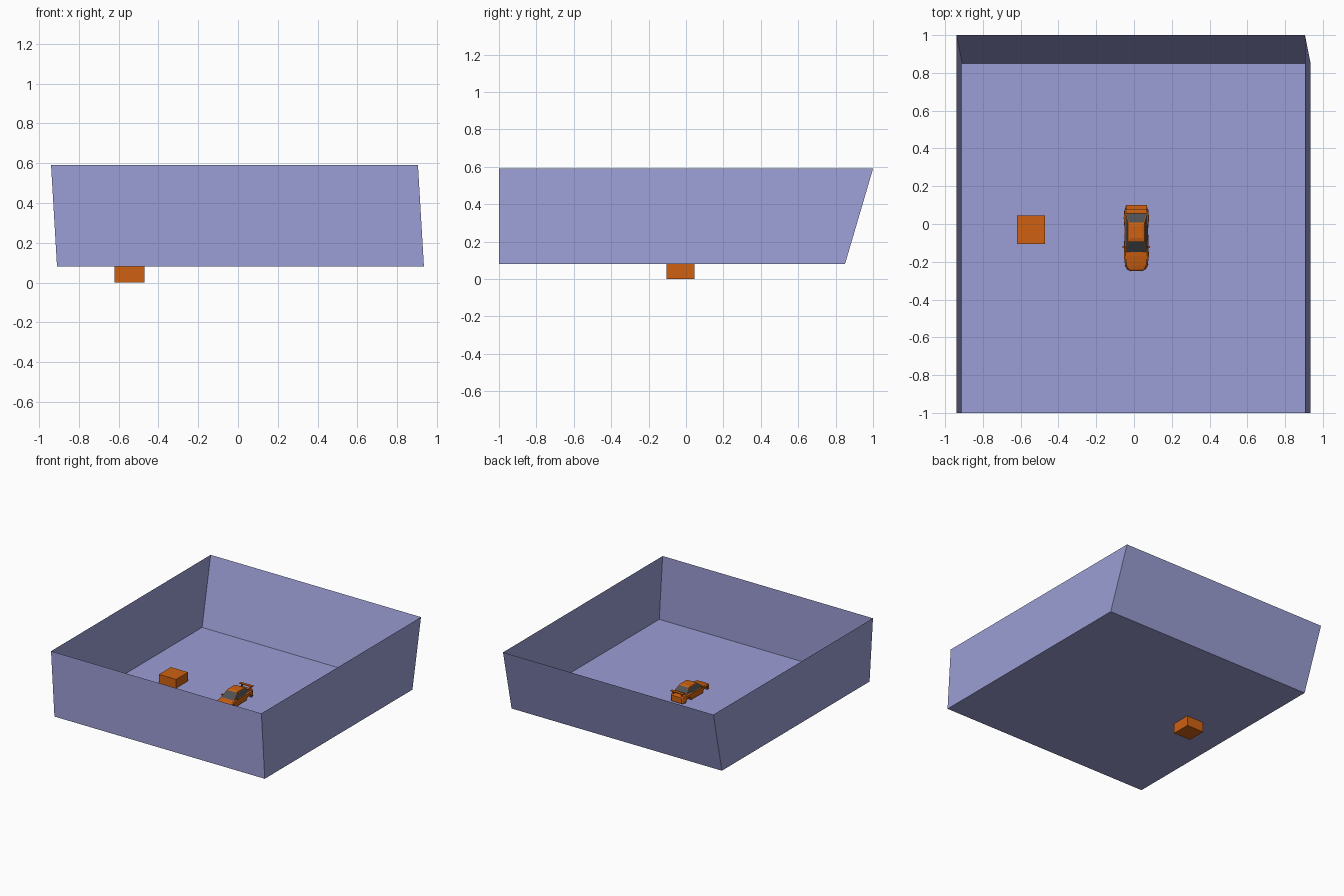
import bpy, bmesh, math
from mathutils import Vector

if "Cube" in bpy.data.objects:
    bpy.data.objects.remove(bpy.data.objects["Cube"])


def material(name, rgb):
    m = bpy.data.materials.new(name)
    m.diffuse_color = (*rgb, 1)
    m.use_nodes = True
    m.node_tree.nodes["Principled BSDF"].inputs["Base Color"].default_value = m.diffuse_color
    return m


BLUE = material("lavender blue", (0.33, 0.34, 0.66))
ORANGE = material("orange", (0.62, 0.12, 0.006))
GLASS = material("dark glass", (0.075, 0.08, 0.085))


def finish(name, bm, *mats):
    bmesh.ops.recalc_face_normals(bm, faces=bm.faces)
    me = bpy.data.meshes.new(name)
    bm.to_mesh(me)
    bm.free()
    for m in mats:
        me.materials.append(m)
    ob = bpy.data.objects.new(name, me)
    bpy.context.collection.objects.link(ob)
    return ob


def box(name, lo, hi, mat):
    bm = bmesh.new()
    bmesh.ops.create_cube(bm, size=1)
    for v in bm.verts:
        v.co = Vector([(a + b) / 2 + c * (b - a) for a, b, c in zip(lo, hi, v.co)])
    return finish(name, bm, mat)


def ring(bm, x0, x1, y0, y1, z):
    return [bm.verts.new((x, y, z)) for x, y in ((x0, y0), (x1, y0), (x1, y1), (x0, y1))]


# open tray of thin sheets, with slanted back and side walls
bm = bmesh.new()
floor = ring(bm, -0.91, 0.935, -1, 0.85, 0.08)
rim = ring(bm, -0.94, 0.905, -1, 1, 0.59)
bm.faces.new(floor)
for i in range(4):
    j = (i + 1) % 4
    bm.faces.new((floor[i], floor[j], rim[j], rim[i]))
finish("tray", bm, BLUE)

# cube through the tray floor
box("cube_block", (-0.62, -0.105, 0.0), (-0.47, 0.045, 0.15), ORANGE)

# car body: sections lofted along y, with open wheel arches below
CX = 0.0125
AXLES, ARCH_R, BOTTOM = (-0.175, 0.035), 0.032, 0.088
KEYS = [  # y, half width, deck height
    (-0.248, 0.032, 0.112), (-0.24, 0.048, 0.119), (-0.22, 0.06, 0.125),
    (-0.17, 0.066, 0.135), (-0.12, 0.065, 0.141), (-0.03, 0.062, 0.142),
    (0.03, 0.067, 0.144), (0.07, 0.064, 0.144), (0.092, 0.056, 0.14), (0.1, 0.045, 0.134)]


def body_at(y):
    for a, b in zip(KEYS, KEYS[1:]):
        if y <= b[0] + 1e-6:
            t = (y - a[0]) / (b[0] - a[0])
            return a[1] + t * (b[1] - a[1]), a[2] + t * (b[2] - a[2])


def underside(y):
    z = BOTTOM
    for c in AXLES:
        if abs(y - c) < ARCH_R:
            z = max(z, BOTTOM + math.sqrt(ARCH_R ** 2 - (y - c) ** 2))
    return z


stations = {k[0] for k in KEYS}
for c in AXLES:
    stations |= {c + ARCH_R * s for s in (-1.01, -0.99, -0.9, -0.7, -0.35, 0, 0.35, 0.7, 0.9, 0.99, 1.01)}
bm = bmesh.new()
rings = []
for y in sorted(stations):
    w, top = body_at(y)
    low = underside(y)
    half = [(0.95 * w, low), (w, low + 0.4 * (top - low)), (0.98 * w, top - 0.006), (0.86 * w, top)]
    pts = half + [(0, top + 0.002)] + [(-x, z) for x, z in reversed(half)]
    rings.append([bm.verts.new((CX + x, y, z)) for x, z in pts])
for a, b in zip(rings, rings[1:]):
    for i in range(len(a)):
        j = (i + 1) % len(a)
        bm.faces.new((a[i], a[j], b[j], b[i]))
bm.faces.new(rings[0])
bm.faces.new(rings[-1])
finish("car_body", bm, ORANGE)

# cabin with inset windows on all four sides
bm = bmesh.new()
base = ring(bm, CX - 0.059, CX + 0.059, -0.15, 0.065, 0.138)
roof = ring(bm, CX - 0.043, CX + 0.043, -0.09, 0.005, 0.184)
crown = ring(bm, CX - 0.032, CX + 0.032, -0.075, -0.008, 0.188)
sides = []
for i in range(4):
    j = (i + 1) % 4
    sides.append(bm.faces.new((base[i], base[j], roof[j], roof[i])))
    bm.faces.new((roof[i], roof[j], crown[j], crown[i]))
bm.faces.new(crown)
bmesh.ops.recalc_face_normals(bm, faces=bm.faces)
bmesh.ops.inset_individual(bm, faces=sides, thickness=0.006)
for f in sides:
    f.material_index = 1
finish("car_cabin", bm, ORANGE, GLASS)

# mirrors, spoiler posts, rear wing
for side, s in (("left", -1), ("right", 1)):
    x = CX + s * 0.066
    box(side + "_mirror", (x - 0.007, -0.126, 0.143), (x + 0.007, -0.117, 0.152), ORANGE)
    x = CX + s * 0.038
    box(side + "_wing_post", (x - 0.003, 0.078, 0.138), (x + 0.003, 0.092, 0.164), ORANGE)
box("rear_wing", (CX - 0.056, 0.076, 0.162), (CX + 0.056, 0.1, 0.167), ORANGE)
